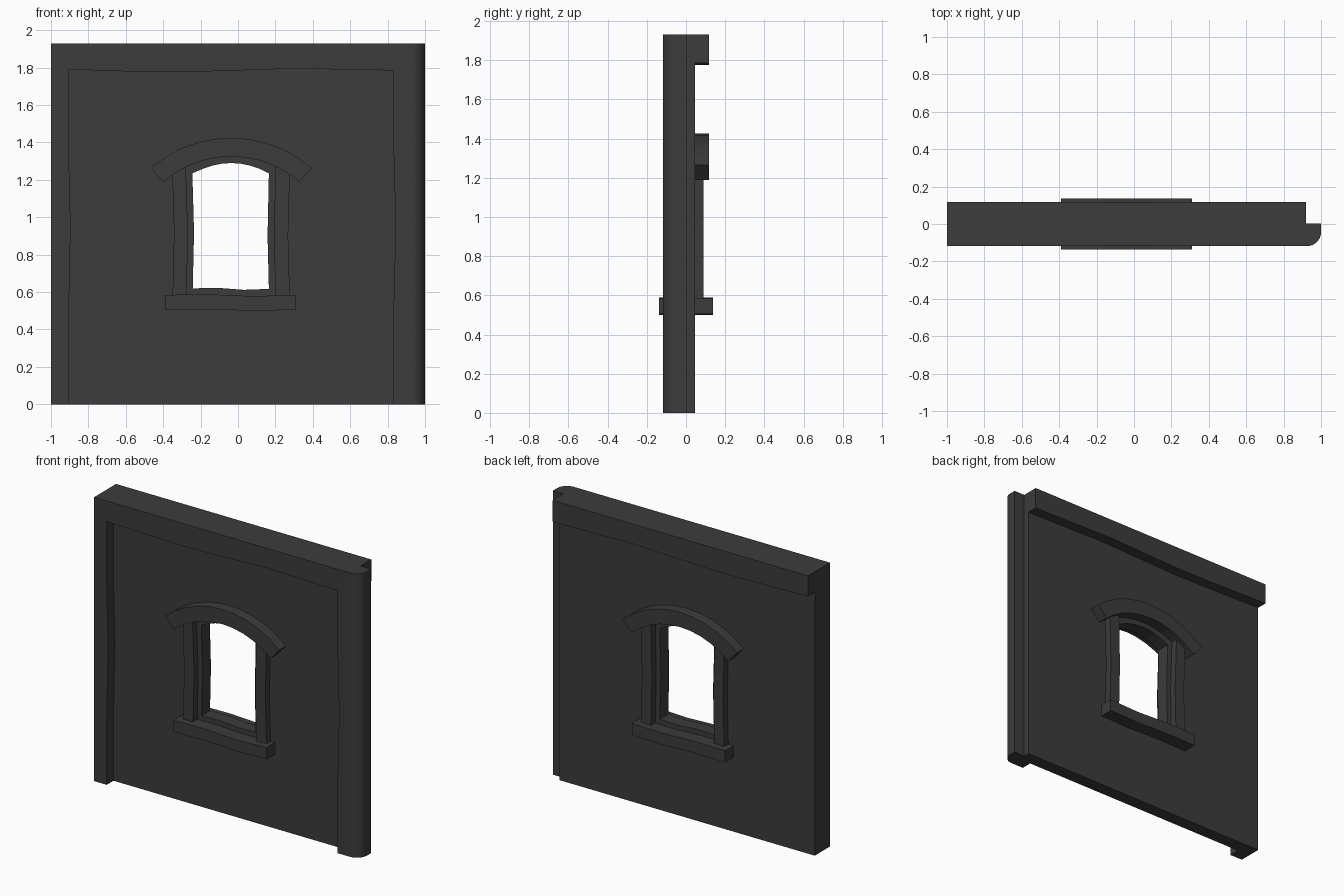
import bpy, bmesh, math

if "Cube" in bpy.data.objects:
    bpy.data.objects.remove(bpy.data.objects["Cube"])

dark = bpy.data.materials.new("dark_grey")
dark.diffuse_color = (0.045, 0.045, 0.045, 1)
dark.use_nodes = True
dark.node_tree.nodes["Principled BSDF"].inputs["Base Color"].default_value = dark.diffuse_color


def finish(name, bm, mirror=False):
    bmesh.ops.recalc_face_normals(bm, faces=bm.faces)
    me = bpy.data.meshes.new(name)
    bm.to_mesh(me)
    bm.free()
    me.materials.append(dark)
    ob = bpy.data.objects.new(name, me)
    bpy.context.collection.objects.link(ob)
    if mirror:  # same trim on the back of the wall
        mod = ob.modifiers.new("both_sides", 'MIRROR')
        mod.use_axis = (False, True, False)
        mod.use_mirror_merge = False
    return ob


def plate(name, loops, y0, y1, mirror=False):
    """Outline loops in x,z (later loops are holes) extruded from y0 to y1."""
    bm = bmesh.new()
    for pts in loops:
        vs = [bm.verts.new((x, y0, z)) for x, z in pts]
        for a, b in zip(vs, vs[1:] + vs[:1]):
            bm.edges.new((a, b))
    if len(loops) == 1:
        bm.faces.new(vs)
    else:
        bmesh.ops.triangle_fill(bm, edges=bm.edges[:], use_beauty=True, normal=(0, -1, 0))
    ret = bmesh.ops.extrude_face_region(bm, geom=bm.faces[:], use_keep_orig=True)
    moved = [g for g in ret["geom"] if isinstance(g, bmesh.types.BMVert)]
    bmesh.ops.translate(bm, verts=moved, vec=(0, y1 - y0, 0))
    return finish(name, bm, mirror)


CX, TOP, FACE, FRONT = -0.036, 1.93, 0.045, 0.118

# wall panel with arched window opening
opening = [(-0.242, 0.62), (-0.1, 0.622), (0.03, 0.612), (0.165, 0.617),
           (0.158, 0.9), (0.165, 1.235)]
for i in range(1, 8):
    t = 1 - i / 4
    opening.append((CX + 0.202 * t, 1.235 + 0.055 * (1 - t * t)))
opening += [(-0.244, 1.235), (-0.235, 0.92)]
plate("wall_panel", [[(-1, 0), (0.92, 0), (0.92, TOP), (-1, TOP)], opening], -FACE, FACE)

# wavy underside shared by the front and back top beam
under = [(0.83, 1.785), (0.3, 1.795), (0.0, 1.785), (-0.3, 1.776), (-0.6, 1.78)]
plate("front_frame", [[(-1, 0), (-1, TOP), (0.83, TOP)] + under +
      [(-0.905, 1.79), (-0.905, 1.35), (-0.895, 0.95), (-0.905, 0.45), (-0.905, 0)]],
      -FRONT, -FACE)
plate("back_beam", [[(-1, TOP), (0.92, TOP), (0.92, 1.785)] + under + [(-1, 1.79)]],
      FACE, FRONT)

# corner column with rounded outer edge, lofted up the slightly wavy inner edge
bm = bmesh.new()
rings = []
for z, x in ((0, 0.83), (0.45, 0.83), (0.95, 0.843), (1.35, 0.832), (1.785, 0.83), (TOP, 0.83)):
    prof = [(x, -FACE), (x, -FRONT)]
    for i in range(9):
        a = math.radians(-90 + i * 11.25)
        prof.append((0.925 + 0.075 * math.cos(a), -0.043 + 0.075 * math.sin(a)))
    prof += [(1.0, 0.003), (0.92, 0.003), (0.92, -FACE)]
    rings.append([bm.verts.new((px, py, z)) for px, py in prof])
n = len(rings[0])
for lo, hi in zip(rings, rings[1:]):
    for i in range(n):
        j = (i + 1) % n
        bm.faces.new((lo[i], lo[j], hi[j], hi[i]))
bm.faces.new(rings[0])
bm.faces.new(rings[-1])
column = finish("corner_column", bm)
bpy.context.view_layer.objects.active = column
column.select_set(True)
bpy.ops.object.shade_smooth_by_angle(angle=math.radians(30))

# window sill
plate("window_sill", [[(-0.39, 0.505), (-0.15, 0.508), (0.08, 0.50), (0.31, 0.505),
                       (0.31, 0.585), (0.08, 0.578), (-0.15, 0.588), (-0.39, 0.585)]],
      -0.137, -FACE, True)

# window jambs with a slight bow
plate("left_jamb", [[(-0.35, 0.58), (-0.275, 0.58), (-0.268, 0.92), (-0.28, 1.29),
                     (-0.352, 1.25), (-0.342, 0.92)]], -0.09, -FACE, True)
plate("right_jamb", [[(0.2, 0.58), (0.277, 0.58), (0.268, 0.9), (0.277, 1.25),
                      (0.2, 1.29), (0.193, 0.9)]], -0.09, -FACE, True)


# arched hood over the window
def arc(r):
    steps = [math.radians(-41 + 82 * i / 10) for i in range(11)]
    return [(CX + r * math.sin(a), 0.77 + r * math.cos(a)) for a in steps]


plate("window_hood", [arc(0.655) + arc(0.555)[::-1]], -FRONT, -FACE, True)
